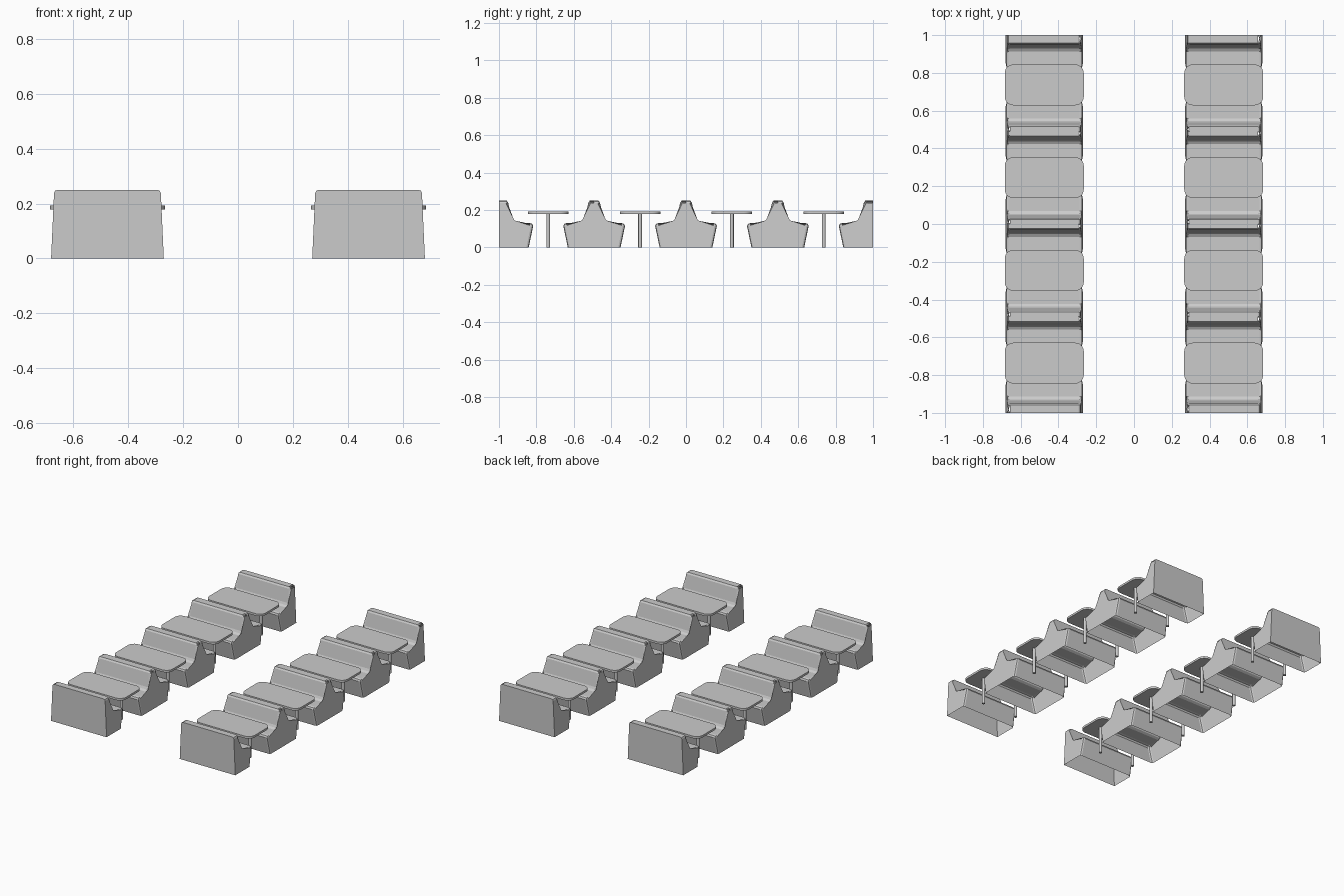
import bpy
import bmesh
from math import radians
from mathutils import Matrix, Vector

cube = bpy.data.objects.get("Cube")
if cube:
    bpy.data.objects.remove(cube, do_unlink=True)

grey = bpy.data.materials.new("plain grey")
grey.use_nodes = True
COLOR = (0.6, 0.6, 0.6, 1)
grey.diffuse_color = COLOR
grey.node_tree.nodes["Principled BSDF"].inputs["Base Color"].default_value = COLOR

HALF_WIDTH = 0.205   # half the bench length along x
ROW_X = 0.475        # centre line of each row
PITCH = 0.491        # spacing between benches
BACK_EXTRA = 0.018   # extra back thickness of the end benches


def finish(bm, name):
    """Turn a bmesh into a mesh with the shared material."""
    bmesh.ops.recalc_face_normals(bm, faces=bm.faces)
    mesh = bpy.data.meshes.new(name)
    bm.to_mesh(mesh)
    bm.free()
    mesh.materials.append(grey)
    return mesh


def place(mesh, name, loc, flip=False):
    ob = bpy.data.objects.new(name, mesh)
    bpy.context.collection.objects.link(ob)
    ob.location = loc
    if flip:
        ob.rotation_euler.z = radians(180)
    return ob


def half_bench(back):
    """Seat and backrest shell facing +y, open at the back plane and bottom."""
    profile = [(back, 0), (back, 0.25), (0.024, 0.25), (0.031, 0.24),
               (0.047, 0.152), (0.054, 0.138), (0.068, 0.13),
               (0.148, 0.13), (0.160, 0.126), (0.165, 0.115), (0.141, 0)]
    bm = bmesh.new()
    sides = []
    for s in (-1, 1):
        sides.append([bm.verts.new((s * (HALF_WIDTH - 0.045 * z), y, z))
                      for y, z in profile])
        bm.faces.new(sides[-1])
    for i in range(1, len(profile) - 1):
        bm.faces.new((sides[0][i], sides[0][i + 1], sides[1][i + 1], sides[1][i]))
    # chamfer the rim where the sides meet the seat and backrest
    rim = [e for e in bm.edges if len(e.link_faces) == 2
           and abs(e.verts[0].co.x - e.verts[1].co.x) < 0.1]
    bmesh.ops.bevel(bm, geom=rim, offset=0.014, offset_type='OFFSET',
                    segments=2, profile=0.5, affect='EDGES', clamp_overlap=True)
    return bm


def double_bench():
    """Two halves back to back."""
    bm = half_bench(0)
    copy = bmesh.ops.duplicate(bm, geom=bm.verts[:] + bm.edges[:] + bm.faces[:])
    verts = [g for g in copy["geom"] if isinstance(g, bmesh.types.BMVert)]
    bmesh.ops.rotate(bm, verts=verts, cent=(0, 0, 0),
                     matrix=Matrix.Rotation(radians(180), 3, 'Z'))
    bmesh.ops.remove_doubles(bm, verts=bm.verts, dist=0.0005)
    return finish(bm, "double_bench")


def end_bench():
    """One half closed by a flat back panel."""
    bm = half_bench(-BACK_EXTRA)
    rim = [v for v in bm.verts if abs(v.co.y + BACK_EXTRA) < 1e-4]
    # order the outline around its centre
    mid = Vector((0, 0.12))
    rim.sort(key=lambda v: Vector((v.co.x, v.co.z - mid.y)).angle_signed(Vector((0, 1))))
    bm.faces.new(rim)
    return finish(bm, "end_bench")


def table_top():
    bm = bmesh.new()
    bmesh.ops.create_cube(bm, size=1)
    bmesh.ops.scale(bm, vec=(0.418, 0.216, 0.014), verts=bm.verts)
    corners = [e for e in bm.edges
               if abs(e.verts[0].co.z - e.verts[1].co.z) > 0.01]
    bmesh.ops.bevel(bm, geom=corners, offset=0.045, segments=6,
                    profile=0.5, affect='EDGES')
    return finish(bm, "table_top")


def table_post():
    bm = bmesh.new()
    bmesh.ops.create_cone(bm, cap_ends=True, segments=16, radius1=0.01,
                          radius2=0.01, depth=0.179)
    return finish(bm, "table_post")


double, end, top, post = double_bench(), end_bench(), table_top(), table_post()
rounded = []

for side, x in (("left", ROW_X), ("right", -ROW_X)):
    # benches
    for i in (-1, 0, 1):
        place(double, f"{side}_double_bench", (x, i * PITCH, 0))
    place(end, f"{side}_front_end_bench", (x, -2 * PITCH, 0))
    place(end, f"{side}_back_end_bench", (x, 2 * PITCH, 0), flip=True)
    # tables on two posts
    for i in range(4):
        y = (i - 1.5) * PITCH
        rounded.append(place(top, f"{side}_table_top", (x, y, 0.185)))
        for dx in (-0.13, 0.13):
            rounded.append(place(post, f"{side}_table_post", (x + dx, y, 0.0895)))

# smooth the rounded table edges and posts
bpy.ops.object.select_all(action='DESELECT')
for ob in rounded:
    ob.select_set(True)
bpy.context.view_layer.objects.active = rounded[0]
bpy.ops.object.shade_smooth_by_angle(angle=radians(35))
